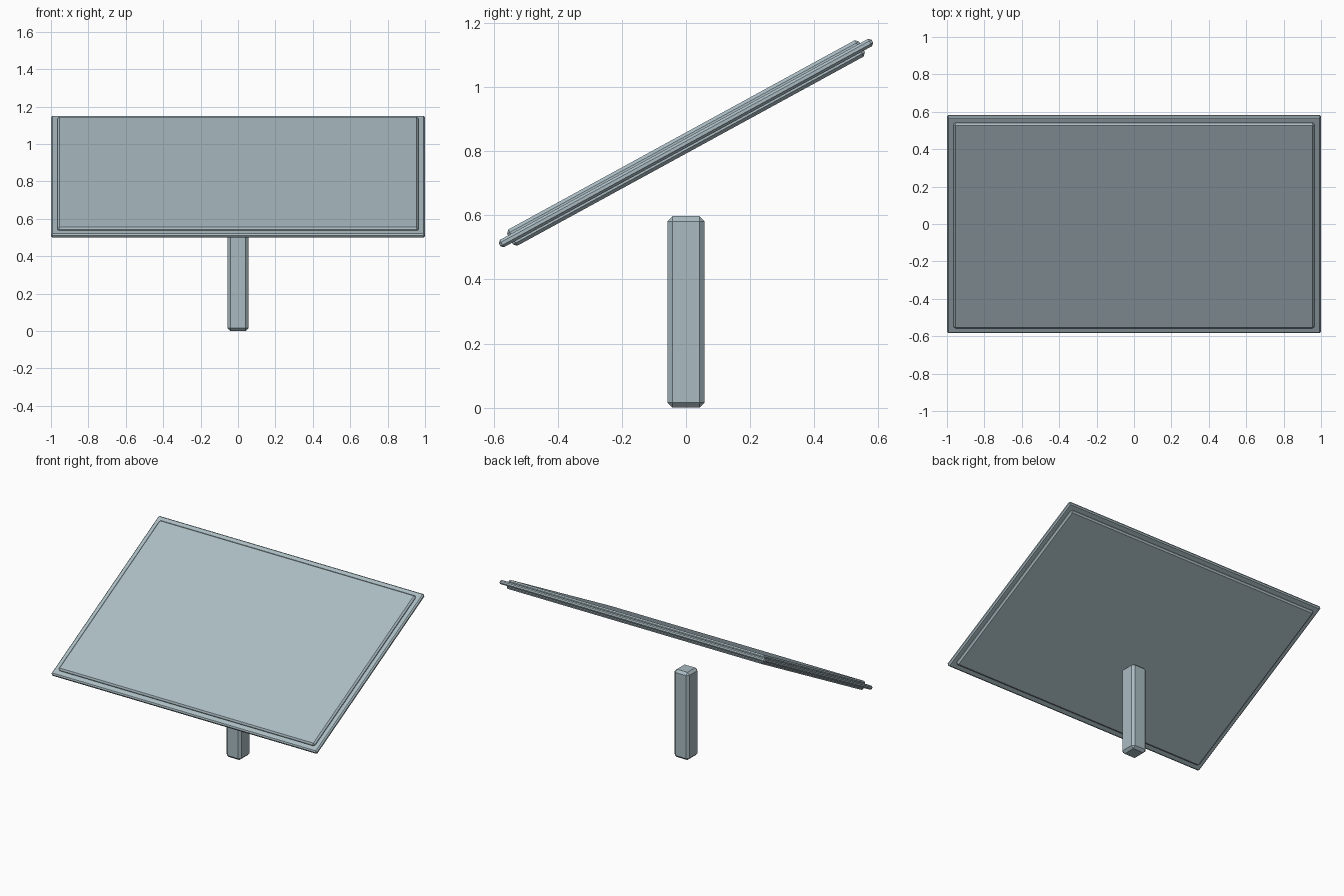
import bpy
import bmesh
from mathutils import Matrix

cube = bpy.data.objects.get("Cube")
if cube:
    bpy.data.objects.remove(cube, do_unlink=True)

# Single blue-grey metal colour
metal = bpy.data.materials.new("blue_grey_metal")
metal.use_nodes = True
color = (0.40, 0.50, 0.54, 1)
metal.diffuse_color = color
metal.node_tree.nodes["Principled BSDF"].inputs["Base Color"].default_value = color


def chamfered_box(name, half_size, center, chamfer, tilt=0.0):
    """Box with single-segment chamfers, tilted about the x axis."""
    bm = bmesh.new()
    bmesh.ops.create_cube(bm, size=2)
    bmesh.ops.scale(bm, vec=half_size, verts=bm.verts)
    bmesh.ops.bevel(bm, geom=bm.edges[:], offset=chamfer, segments=1,
                    affect='EDGES')
    mesh = bpy.data.meshes.new(name)
    bm.to_mesh(mesh)
    bm.free()
    mesh.materials.append(metal)
    obj = bpy.data.objects.new(name, mesh)
    bpy.context.collection.objects.link(obj)
    obj.matrix_world = Matrix.Translation(center) @ Matrix.Rotation(tilt, 4, 'X')
    return obj


TILT = 0.5
PANEL_CENTER = (0, 0, 0.825)

# Upright post
chamfered_box("support_post", (0.056, 0.058, 0.2985), (0, 0, 0.2985), 0.016)

# Tilted board: thick core with a thinner rim passing through it
chamfered_box("panel_core", (0.965, 0.625, 0.029), PANEL_CENTER, 0.010, TILT)
chamfered_box("panel_rim", (1.0, 0.662, 0.013), PANEL_CENTER, 0.008, TILT)
